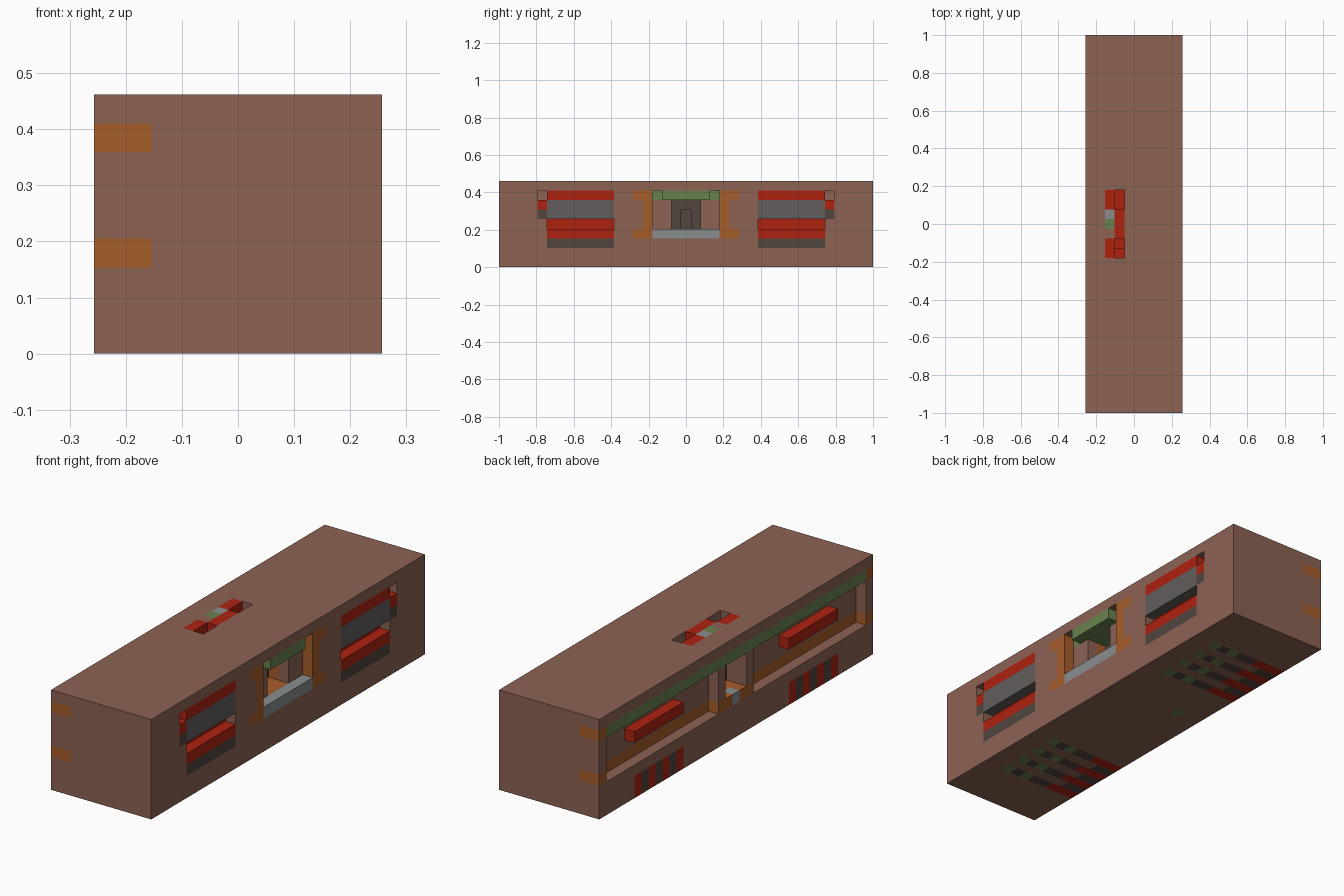
import bpy, bmesh
from mathutils import Vector

cube = bpy.data.objects.get("Cube")
if cube:
    bpy.data.objects.remove(cube)

NX, NY, NZ = 10, 39, 9          # block counts
V = 2 / NY                      # block edge length


def linear(c):
    c /= 255
    return c / 12.92 if c <= 0.04045 else ((c + 0.055) / 1.055) ** 2.4


def material(name, rgb):
    m = bpy.data.materials.new(name)
    col = [linear(c) for c in bytes.fromhex(rgb)] + [1]
    m.use_nodes = True
    m.diffuse_color = col
    bsdf = m.node_tree.nodes["Principled BSDF"]
    bsdf.inputs["Base Color"].default_value = col
    bsdf.inputs["Roughness"].default_value = 0.9
    return m


brown = material("brown", "8C6254")
red = material("red", "AE2210")
orange = material("orange", "A65D2A")
grey = material("grey", "615D5C")
dark = material("dark grey", "52463F")
green = material("green", "69824F")
pale = material("pale grey", "888D8F")

grid = {}                       # block position -> part name
part_material = {}


def fill(part, mat, x, y, z, mirror=False):
    """Set a range of blocks to a part; ranges are inclusive (first, last)."""
    part_material[part] = mat
    for i in range(x[0], x[1] + 1):
        for j in range(y[0], y[1] + 1):
            for k in range(z[0], z[1] + 1):
                grid[i, j, k] = part
                if mirror:
                    grid[i, NY - 1 - j, k] = part


def carve(x, y, z, mirror=False):
    for i in range(x[0], x[1] + 1):
        for j in range(y[0], y[1] + 1):
            for k in range(z[0], z[1] + 1):
                grid.pop((i, j, k), None)
                if mirror:
                    grid.pop((i, NY - 1 - j, k), None)


# Main body
fill("body", brown, (0, NX - 1), (0, NY - 1), (0, NZ - 1))

# Rails behind the long left recess, with end blocks on the corners
for k in (3, 7):
    fill("rails", orange, (0, 1), (0, NY - 1), (k, k))
fill("top_trim", green, (0, 0), (1, NY - 2), (7, 7))
carve((0, 0), (1, NY - 2), (3, 6))
fill("left_bars", red, (0, 0), (27, 33), (5, 5), True)

# Left centre niche between two posts
fill("left_posts", brown, (0, 0), (17, 17), (4, 6), True)
fill("left_sill", orange, (0, 1), (17, 21), (3, 3))
fill("left_step", pale, (0, 0), (19, 19), (3, 3))
fill("niche_back", dark, (2, 6), (18, 20), (4, 6))
carve((0, 1), (18, 20), (4, 6))

# Side panels on the right face
fill("panel_red", red, (8, 9), (27, 33), (3, 4), True)
fill("panel_red", red, (9, 9), (27, 33), (7, 7), True)
fill("panel_red", red, (9, 9), (34, 34), (6, 6), True)
fill("panel_grey", grey, (9, 9), (27, 33), (5, 6), True)
fill("panel_base", dark, (9, 9), (27, 33), (2, 2), True)
fill("panel_base", dark, (9, 9), (34, 34), (5, 5), True)
carve((9, 9), (27, 33), (4, 4), True)
carve((9, 9), (34, 34), (7, 7), True)

# Right doorway: frame, lintel, sill and stepped niche
fill("door_frame", orange, (9, 9), (23, 23), (3, 7), True)
for k in (3, 7):
    fill("door_frame", orange, (9, 9), (24, 24), (k, k), True)
fill("door_lintel", green, (6, 9), (16, 22), (7, 7))
fill("door_floor", orange, (6, 8), (16, 22), (3, 3))
fill("door_sill", pale, (9, 9), (16, 22), (3, 3))
fill("door_jambs", orange, (7, 7), (21, 21), (4, 6), True)
carve((9, 9), (16, 22), (4, 6))
carve((7, 8), (18, 20), (4, 6))
carve((6, 6), (19, 19), (4, 5))
carve((9, 9), (22, 22), (7, 7), True)

# Roof inlay with two pits
fill("roof_inlay", red, (3, 3), (16, 22), (6, 8))
fill("roof_inlay", red, (2, 2), (21, 22), (7, 8), True)
fill("roof_green", green, (2, 2), (19, 19), (8, 8))
fill("roof_pale", pale, (2, 2), (20, 20), (8, 8))
carve((3, 3), (21, 22), (8, 8), True)
carve((3, 3), (17, 17), (7, 7))

# Striped feet along the lower left edge, with spots underneath
for j in range(27, 34):
    if j % 2:
        fill("red_feet", red, (0, 2), (j, j), (0, 1), True)
        fill("foot_ends", dark, (3, 4), (j, j), (0, 0), True)
        fill("foot_spots", dark, (6, 6), (j, j), (0, 0), True)
        for i in (5, 7):
            fill("green_spots", green, (i, i), (j, j), (0, 0), True)
    else:
        fill("dark_feet", dark, (0, 1), (j, j), (0, 1), True)
fill("green_spots", green, (2, 2), (22, 22), (0, 0))


# Turn each part into a mesh of its exposed faces
def build(part):
    bm = bmesh.new()
    for cell, name in grid.items():
        if name != part:
            continue
        for axis in range(3):
            for side in (0, 1):
                near = list(cell)
                near[axis] += 1 if side else -1
                if tuple(near) in grid:
                    continue
                loop = []
                for a, b in ((0, 0), (1, 0), (1, 1), (0, 1)):
                    p = Vector(cell)
                    p[axis] += side
                    p[(axis + 1) % 3] += a
                    p[(axis + 2) % 3] += b
                    loop.append((p - Vector((NX / 2, NY / 2, 0))) * V)
                if not side:
                    loop.reverse()
                bm.faces.new([bm.verts.new(p) for p in loop])
    bmesh.ops.remove_doubles(bm, verts=bm.verts, dist=V / 100)
    bmesh.ops.dissolve_limit(bm, angle_limit=0.01, verts=bm.verts, edges=bm.edges)
    # Split faces around openings into clean triangles
    bmesh.ops.triangulate(bm, faces=[f for f in bm.faces if len(f.verts) > 4])
    mesh = bpy.data.meshes.new(part)
    bm.to_mesh(mesh)
    bm.free()
    mesh.materials.append(part_material[part])
    bpy.context.collection.objects.link(bpy.data.objects.new(part, mesh))


for part in part_material:
    if part in grid.values():
        build(part)
